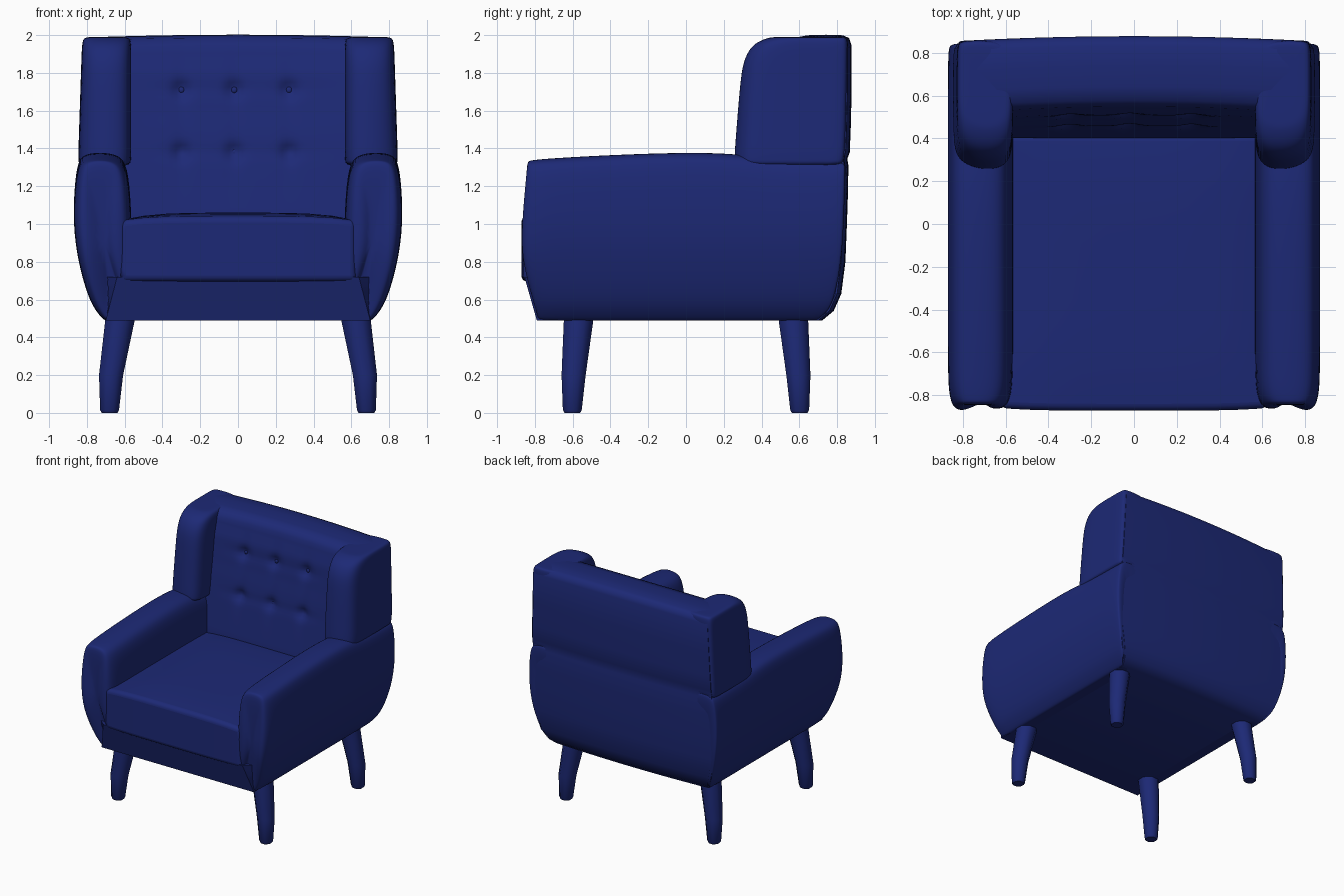
import bpy, bmesh, math

if "Cube" in bpy.data.objects:
    bpy.data.objects.remove(bpy.data.objects["Cube"])

mat = bpy.data.materials.new("blue_fabric")
mat.diffuse_color = (0.012, 0.022, 0.18, 1)
mat.use_nodes = True
mat.node_tree.nodes["Principled BSDF"].inputs["Base Color"].default_value = mat.diffuse_color


def interp(pts, v):
    if v <= pts[0][0]:
        return pts[0][1]
    for (a, p), (b, q) in zip(pts, pts[1:]):
        if v <= b:
            return p + (q - p) * (v - a) / (b - a)
    return pts[-1][1]


def finish(bm, name, subsurf=0, mirror=None, bevel=0, angle=None):
    bmesh.ops.recalc_face_normals(bm, faces=bm.faces)
    me = bpy.data.meshes.new(name)
    bm.to_mesh(me)
    bm.free()
    ob = bpy.data.objects.new(name, me)
    bpy.context.collection.objects.link(ob)
    me.materials.append(mat)
    me.shade_smooth()
    if angle:
        bpy.ops.object.select_all(action='DESELECT')
        ob.select_set(True)
        bpy.context.view_layer.objects.active = ob
        bpy.ops.object.shade_smooth_by_angle(angle=math.radians(angle))
    if bevel:
        b = ob.modifiers.new("bevel", 'BEVEL')
        b.width, b.segments, b.limit_method = bevel, 5, 'ANGLE'
        b.angle_limit = math.radians(45)
    if subsurf:
        s = ob.modifiers.new("subsurf", 'SUBSURF')
        s.levels = s.render_levels = subsurf
    if mirror:
        m = ob.modifiers.new("mirror", 'MIRROR')
        m.use_axis = mirror
    return ob


def loft(name, rings, **kw):
    bm = bmesh.new()
    vs = [[bm.verts.new(p) for p in r] for r in rings]
    n = len(rings[0])
    for a, b in zip(vs, vs[1:]):
        for i in range(n):
            bm.faces.new((a[i], a[(i + 1) % n], b[(i + 1) % n], b[i]))
    bm.faces.new(vs[0])
    bm.faces.new(vs[-1])
    return finish(bm, name, **kw)


# side silhouettes shared by the lower body parts
front = [(0.49, -0.79), (0.77, -0.87), (0.9, -0.875), (1.1, -0.865), (1.34, -0.845)]
rear = [(0.49, 0.70), (0.53, 0.755), (0.62, 0.80), (0.8, 0.825), (1.0, 0.835), (1.34, 0.845)]
outer = [(0.49, 0.71), (0.6, 0.79), (0.8, 0.845), (1.0, 0.868), (1.2, 0.86), (1.34, 0.84)]

# arms: cross-section swept front to back
sec = [(0.56, 0.49), (0.69, 0.488), (0.71, 0.49), (0.745, 0.53), (0.79, 0.6), (0.848, 0.8),
       (0.873, 1.0), (0.866, 1.18), (0.85, 1.29), (0.82, 1.34), (0.72, 1.348),
       (0.63, 1.335), (0.585, 1.28), (0.565, 1.1), (0.56, 0.75), (0.56, 0.51)]
crown = [(0, -0.005), (0.25, 0.02), (0.5, 0.035), (0.65, 0.028), (0.75, 0.005), (1, -0.005)]
stations = [(0, 0.35), (0, 0.68), (0.012, 0.85), (0.04, 0.95), (0.09, 1), (0.25, 1), (0.5, 1),
            (0.65, 1), (0.75, 1), (0.9, 1), (0.97, 0.99), (0.993, 0.96), (1, 0.9), (1, 0.5)]
rings = []
for t, k in stations:
    ring = []
    for x, z in sec:
        kz = 1 - (1 - k) * (0.07 if k > 0.6 else 0.6)
        y = interp(front, z) * (1 - t) + interp(rear, z) * t
        zz = 0.9 + (z - 0.9) * kz
        zz += interp(crown, t) * max(0, min(1, (z - 1.0) / 0.3))
        cx = 0.735 if z > 0.6 else 0.66
        ring.append((cx + (x - cx) * k, y, zz))
    rings.append(ring)
loft("arm", rings, subsurf=2, mirror=(True, False, False))

# base frame under the seat, following the same silhouettes
rings = []
for z in (0.49, 0.50, 0.53, 0.57, 0.62, 0.68, 0.72):
    xo, yf, yr = interp(outer, z) - 0.015, interp(front, z), interp(rear, z) - 0.01
    xf = interp([(0.49, 0.70), (0.72, 0.64)], z)
    rings.append([(-xf, yf, z), (xf, yf, z), (xo, yf + 0.15, z), (xo, yr, z),
                  (-xo, yr, z), (-xo, yf + 0.15, z)])
loft("base_frame", rings, angle=40)

# seat cushion: crowned rounded block
bm = bmesh.new()
bmesh.ops.create_cube(bm, size=1)
bmesh.ops.subdivide_edges(bm, edges=bm.edges[:], cuts=9, use_grid_fill=True)
for v in bm.verts:
    u, w, h = v.co.x * 2, v.co.y * 2, v.co.z + 0.5
    v.co = (u * 0.625, -0.22 + w * 0.64 - 0.012 * (w < -0.99) * (1 - u ** 4),
            0.695 + h * (0.325 + 0.04 * (1 - u ** 4) * (1 - 0.5 * w ** 4)))
finish(bm, "seat_cushion", bevel=0.045, angle=50)

# tufted back: side profile swept across the width, with dimples on the front
tufts = [(x, z) for x in (-0.3, -0.02, 0.27) for z in (1.38, 1.71)]
lean = [(0.7, 0.40), (1.05, 0.40), (1.5, 0.445), (1.8, 0.485), (1.93, 0.52)]
face = [(interp(lean, 0.7 + 1.23 * i / 48), 0.7 + 1.23 * i / 48) for i in range(49)]
shell = [(0.555, 1.972), (0.62, 1.985), (0.72, 1.988), (0.81, 1.985), (0.842, 1.97), (0.855, 1.93),
         (0.855, 1.7), (0.85, 1.5), (0.845, 1.38), (0.832, 1.345), (0.838, 1.31), (0.835, 1.15),
         (0.83, 1.0), (0.822, 0.8), (0.80, 0.63), (0.76, 0.54), (0.70, 0.49), (0.5, 0.492)]
width = [(0.49, 0.70), (0.6, 0.76), (0.8, 0.81), (1.3, 0.82), (1.4, 0.82), (1.9, 0.80), (2, 0.785)]


def back_point(i, u, y, z):
    x = u * interp(width, z)
    bulge = 0.022 * (1 - u * u)
    if i < len(face):
        bulge *= max(0, min(1, (z - 1.0) / 0.6)) * 1.3
        for tx, tz in tufts:
            dx, dz = x - tx, z - tz
            y += 0.03 * math.exp(-(dx * dx + dz * dz) / 0.0018)
            y += 0.006 * math.exp(-dx * dx / 0.0015 - dz * dz / 0.02)
            y += 0.006 * math.exp(-dz * dz / 0.0012 - dx * dx / 0.02)
    top = 0.014 * (1 - u * u) if z > 1.92 else 0
    return (x, y + bulge, z + top)


loft("tufted_back", [[back_point(i, -1 + j / 35, y, z) for i, (y, z) in enumerate(face + shell)]
                     for j in range(71)], angle=50)

# tuft buttons
bm = bmesh.new()
for tx, tz in tufts:
    r = bmesh.ops.create_uvsphere(bm, u_segments=12, v_segments=8, radius=0.016)
    for v in r["verts"]:
        v.co = (v.co.x + tx, v.co.y * 0.5 + interp(lean, tz) + 0.062, v.co.z + tz)
finish(bm, "tuft_buttons")

# wings: D-shaped horizontal section stacked upward
wing_front = [(1.3, 0.255), (1.5, 0.27), (1.75, 0.29), (1.85, 0.305), (1.91, 0.33),
              (1.95, 0.36), (1.98, 0.41), (1.99, 0.45)]
rings = []
for z, k in [(1.30, 0.97), (1.34, 0.98), (1.37, 1), (1.5, 1), (1.75, 1), (1.85, 1), (1.91, 1),
             (1.95, 0.99), (1.975, 0.96), (1.988, 0.88), (1.99, 0.6)]:
    f = interp(wing_front, z)
    xo = interp([(1.3, 0.848), (1.99, 0.825)], z)
    r = interp([(1.3, 0.835), (1.4, 0.85), (1.99, 0.86)], z)
    d = [(0.565, r - 0.05), (0.565, f + 0.25), (0.565, f + 0.10), (0.585, f + 0.03), (0.63, f),
         (0.70, f - 0.006), (0.77, f + 0.01), (xo - 0.015, f + 0.05), (xo, f + 0.13),
         (xo, 0.65), (xo, r - 0.05), (xo - 0.008, r - 0.012), (xo - 0.04, r), (0.62, r)]
    rings.append([(0.695 + (x - 0.695) * k, 0.6 + (y - 0.6) * (1 - (1 - k) * 0.4), z) for x, y in d])
loft("wing", rings, subsurf=2, mirror=(True, False, False))

# splayed octagonal legs
rings = []
for z, cx, cy, r in [(0.0, 0.68, 0.602, 0.045), (0.015, 0.68, 0.602, 0.054),
                     (0.2, 0.672, 0.595, 0.069), (0.52, 0.62, 0.566, 0.086)]:
    rings.append([(cx + r * math.cos(math.pi / 4 * (i + 0.5)), cy + r * math.sin(math.pi / 4 * (i + 0.5)), z)
                  for i in range(8)])
loft("leg", rings, angle=50, mirror=(True, True, False))
